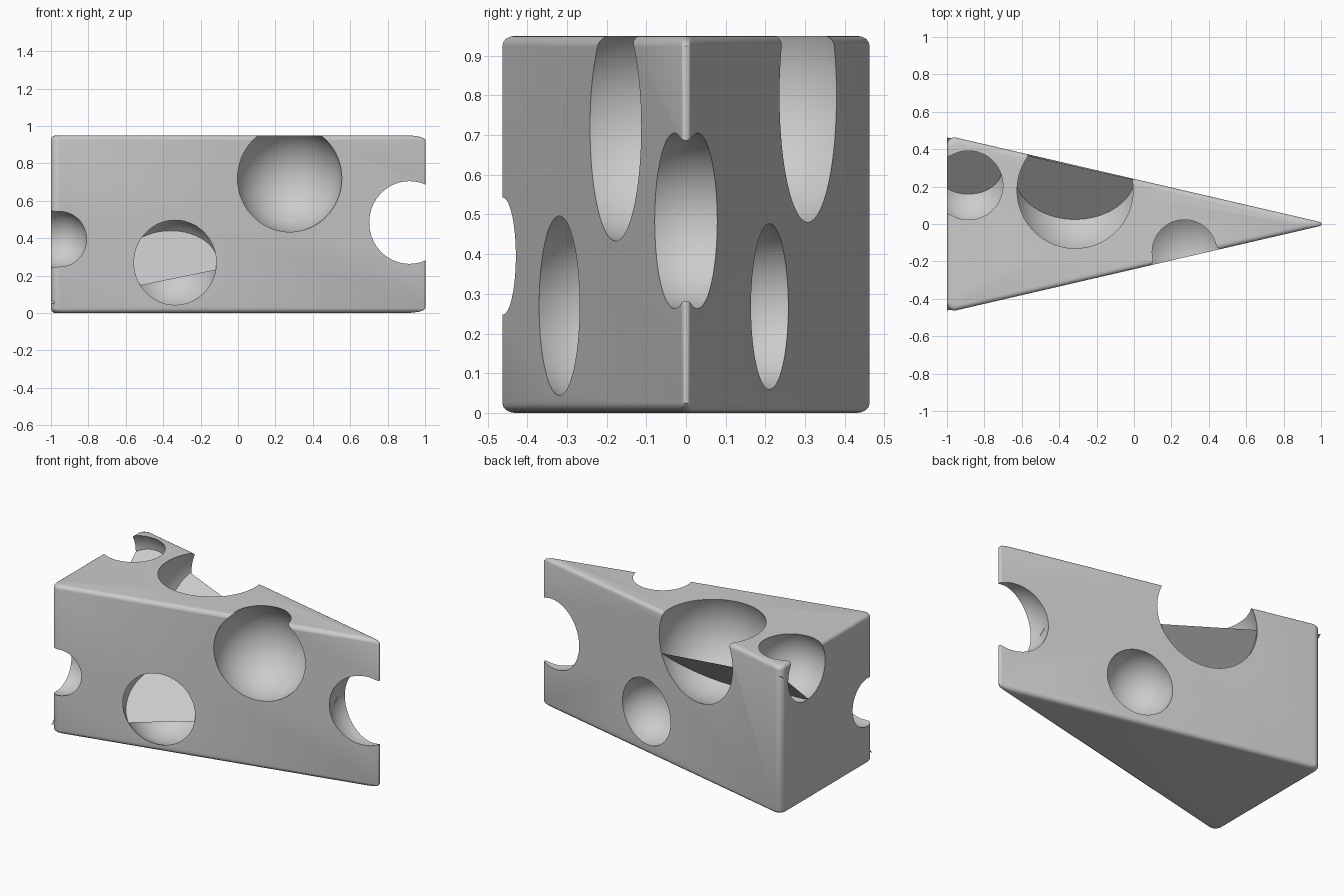
import bpy, bmesh, math
from mathutils import Vector

if "Cube" in bpy.data.objects:
    bpy.data.objects.remove(bpy.data.objects["Cube"])

TOP = 0.95           # height of the wedge
RIM = 0.025          # rounding of top and bottom rims
ROUND = 0.05         # how far corner rounding reaches along the sides
TRI = [Vector(p) for p in ((-1.0, -0.473), (1.042, 0.0), (-1.0, 0.473))]


def new_object(name, bm):
    mesh = bpy.data.meshes.new(name)
    bm.to_mesh(mesh)
    bm.free()
    ob = bpy.data.objects.new(name, mesh)
    bpy.context.collection.objects.link(ob)
    return ob


def outline(inset, steps=8):
    """Rounded triangle, shrunk inwards by inset."""
    pts = []
    for i, p in enumerate(TRI):
        a = (TRI[i - 1] - p).normalized()
        b = (TRI[(i + 1) % 3] - p).normalized()
        bis = (a + b).normalized()
        half = a.angle(b) / 2
        centre = p + bis * (inset / math.sin(half) + ROUND / math.cos(half))
        radius = ROUND * math.tan(half)
        mid = math.atan2(-bis.y, -bis.x)
        spread = math.pi / 2 - half
        for k in range(steps + 1):
            t = mid - spread + 2 * spread * k / steps
            pts.append(centre + radius * Vector((math.cos(t), math.sin(t))))
    return pts


# Wedge body: rounded triangle lofted through rim, side and rim
arc = [math.pi / 2 * k / 4 for k in range(5)]
levels = [(RIM * (1 - math.sin(t)), RIM * (1 - math.cos(t))) for t in arc]
levels += [(s, TOP - z) for s, z in reversed(levels)]
bm = bmesh.new()
rings = [[bm.verts.new((p.x, p.y, z)) for p in outline(s)] for s, z in levels]
for lo, hi in zip(rings, rings[1:]):
    for i in range(len(lo)):
        bm.faces.new((lo[i - 1], lo[i], hi[i], hi[i - 1]))
bm.faces.new(reversed(rings[0]))
bm.faces.new(rings[-1])
bmesh.ops.recalc_face_normals(bm, faces=bm.faces)
wedge = new_object("cheese_wedge", bm)

# Round holes: (centre, radius)
HOLES = [
    ((0.27, -0.15, 0.72), 0.288),      # front, upper
    ((-0.36, -0.216, 0.27), 0.25),     # front, lower
    ((0.91, 0.0, 0.484), 0.223),       # tip
    ((-0.965, -0.41, 0.395), 0.157),   # front left corner
    ((-0.315, 0.18, 0.80), 0.345),     # back, upper
    ((-0.885, 0.207, 0.83), 0.22),     # back left, upper
    ((0.13, 0.203, 0.268), 0.209),     # back, lower
]
for centre, radius in HOLES:
    bm = bmesh.new()
    bmesh.ops.create_uvsphere(bm, u_segments=64, v_segments=32, radius=radius)
    bmesh.ops.translate(bm, vec=centre, verts=bm.verts)
    cutter = new_object("hole_cutter", bm)
    cutter.hide_render = True
    mod = wedge.modifiers.new("hole", 'BOOLEAN')
    mod.operation, mod.solver, mod.object = 'DIFFERENCE', 'MANIFOLD', cutter
    bpy.context.view_layer.objects.active = wedge
    bpy.ops.object.modifier_apply(modifier=mod.name)
    bpy.data.objects.remove(cutter)

bpy.ops.object.select_all(action='DESELECT')
wedge.select_set(True)
bpy.context.view_layer.objects.active = wedge
bpy.ops.object.shade_smooth_by_angle(angle=0.6)

# Thin sloping layer through the wedge and its holes, ending at the tip hole
bm = bmesh.new()
bm.faces.new([bm.verts.new((x, y, 0.47 + 0.91 * y)) for x, y in
              [(-0.999, -0.463), (0.69, -0.081), (0.69, 0.081), (-0.999, 0.463)]])
new_object("inner_layer", bm)
